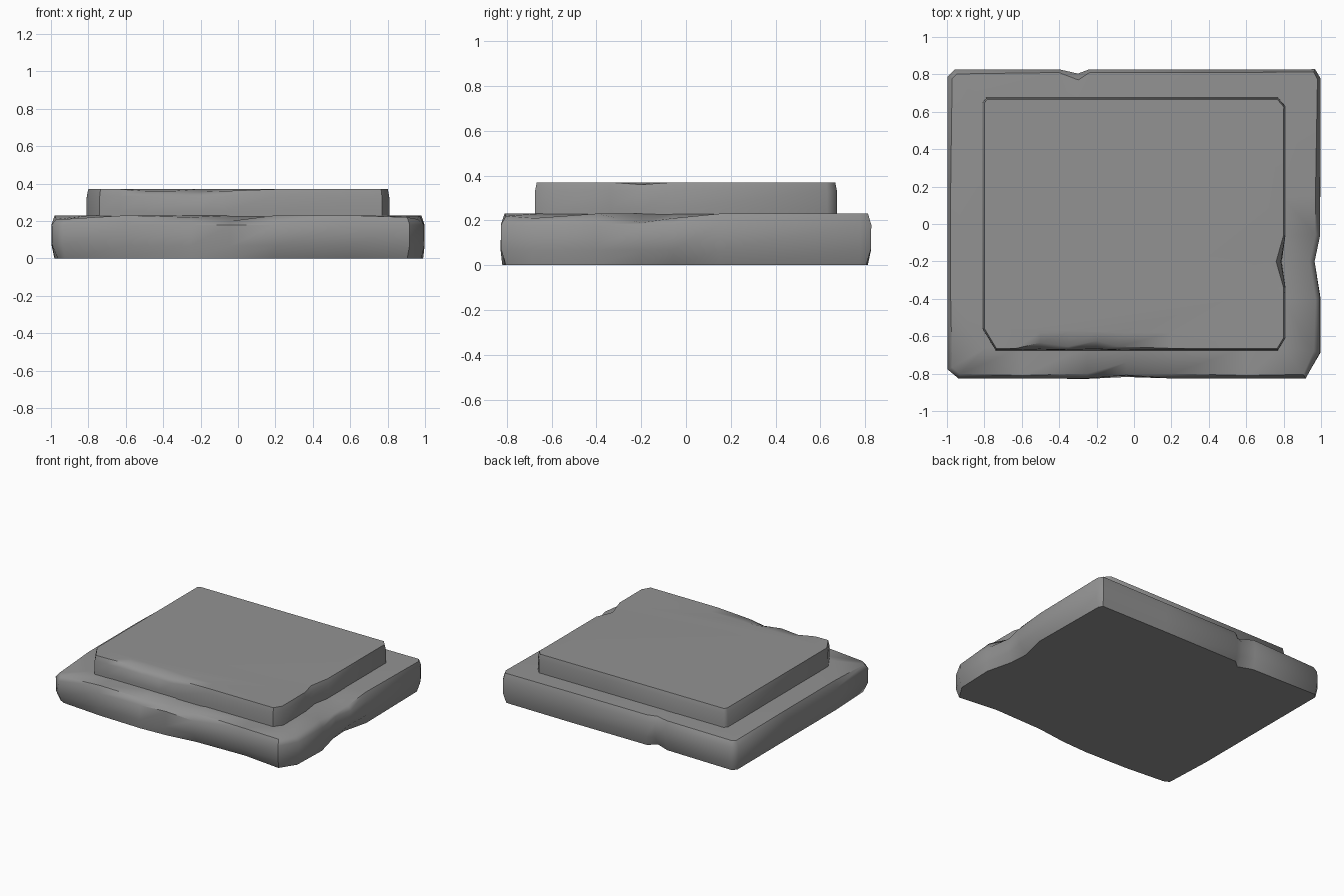
import bpy, bmesh
from mathutils import Vector

stone = bpy.data.materials.new("grey_stone")
stone.diffuse_color = (0.29, 0.29, 0.29, 1)


def worn_slab(name, outline, z0, z1, inner):
    """Loft a chipped slab. Outline point: x, y, top inset, top drop, bottom inset."""
    bm = bmesh.new()
    h, n = z1 - z0, len(outline)
    rings = [[], [], [], [], []]
    for i, (x, y, ti, drop, bi) in enumerate(outline):
        a, b = Vector(outline[i - 1][:2]), Vector(outline[(i + 1) % n][:2])
        p = Vector((x, y))
        t = ((p - a).normalized() + (b - p).normalized()).normalized()
        inward = Vector((-t.y, t.x))
        for ring, (inset, z) in zip(rings, (
                (bi, z0), (bi * 0.2, z0 + 0.3 * h),
                (ti * 0.15, z0 + 0.78 * h), (ti, z1 - drop))):
            q = p + inward * inset
            ring.append(bm.verts.new((q.x, q.y, z)))
        cx = max(-inner[0], min(inner[0], x))
        cy = max(-inner[1], min(inner[1], y))
        rings[4].append(bm.verts.new((cx, cy, z1)))
    for lo, hi in zip(rings, rings[1:]):
        for i in range(n):
            j = (i + 1) % n
            bm.faces.new((lo[i], lo[j], hi[j], hi[i]))
    bm.faces.new(rings[0][::-1])
    bm.faces.new(rings[4])
    bmesh.ops.remove_doubles(bm, verts=bm.verts, dist=0.0005)
    bmesh.ops.recalc_face_normals(bm, faces=bm.faces)
    me = bpy.data.meshes.new(name)
    bm.to_mesh(me)
    bm.free()
    me.materials.append(stone)
    ob = bpy.data.objects.new(name, me)
    bpy.context.collection.objects.link(ob)
    bpy.ops.object.select_all(action='DESELECT')
    ob.select_set(True)
    bpy.context.view_layer.objects.active = ob
    bpy.ops.object.shade_smooth_by_angle(angle=0.9)


# Wide lower slab, chipped at the corners, front middle, right and back
worn_slab("lower_slab", [
    (-0.94, -0.83, .03, .02, .05), (-0.60, -0.83, .02, .00, .02),
    (-0.25, -0.83, .03, .01, .01), (-0.04, -0.82, .08, .03, .01),
    (0.20, -0.83, .03, .00, .05), (0.60, -0.83, .02, .00, .06),
    (0.92, -0.83, .03, .01, .03), (1.00, -0.69, .04, .02, .02),
    (1.00, -0.40, .03, .00, .01), (0.97, -0.20, .03, .04, .03),
    (1.00, -0.06, .03, .02, .07), (1.00, 0.15, .03, .00, .02),
    (1.00, 0.78, .02, .00, .03), (0.97, 0.83, .02, .00, .03),
    (0.40, 0.83, .02, .00, .02), (-0.24, 0.83, .02, .00, .02),
    (-0.30, 0.81, .04, .01, .05), (-0.40, 0.83, .02, .00, .03),
    (-0.96, 0.83, .03, .01, .02), (-1.00, 0.79, .03, .01, .02),
    (-1.00, 0.20, .02, .00, .02), (-1.00, -0.40, .02, .00, .02),
    (-1.00, -0.78, .03, .02, .04)], 0, 0.23, (0.79, 0.66))

# Smaller upper slab with a chipped front rim and a nick on the right
worn_slab("upper_slab", [
    (-0.74, -0.675, .01, .00, 0), (-0.63, -0.675, .01, .00, 0),
    (-0.50, -0.675, .04, .01, 0), (-0.35, -0.675, .02, .01, 0),
    (-0.20, -0.675, .05, .015, 0), (-0.08, -0.675, .02, .01, 0),
    (0.20, -0.675, .01, .00, 0), (0.77, -0.675, .01, .00, 0),
    (0.81, -0.61, .01, .00, 0), (0.81, -0.34, .01, .00, 0),
    (0.79, -0.20, .03, .01, 0), (0.81, -0.06, .01, .00, 0),
    (0.81, 0.63, .01, .00, 0), (0.77, 0.675, .01, .00, 0),
    (-0.79, 0.675, .01, .00, 0), (-0.81, 0.65, .01, .00, 0),
    (-0.81, -0.56, .01, .00, 0)], 0.20, 0.37, (0.72, 0.58))
